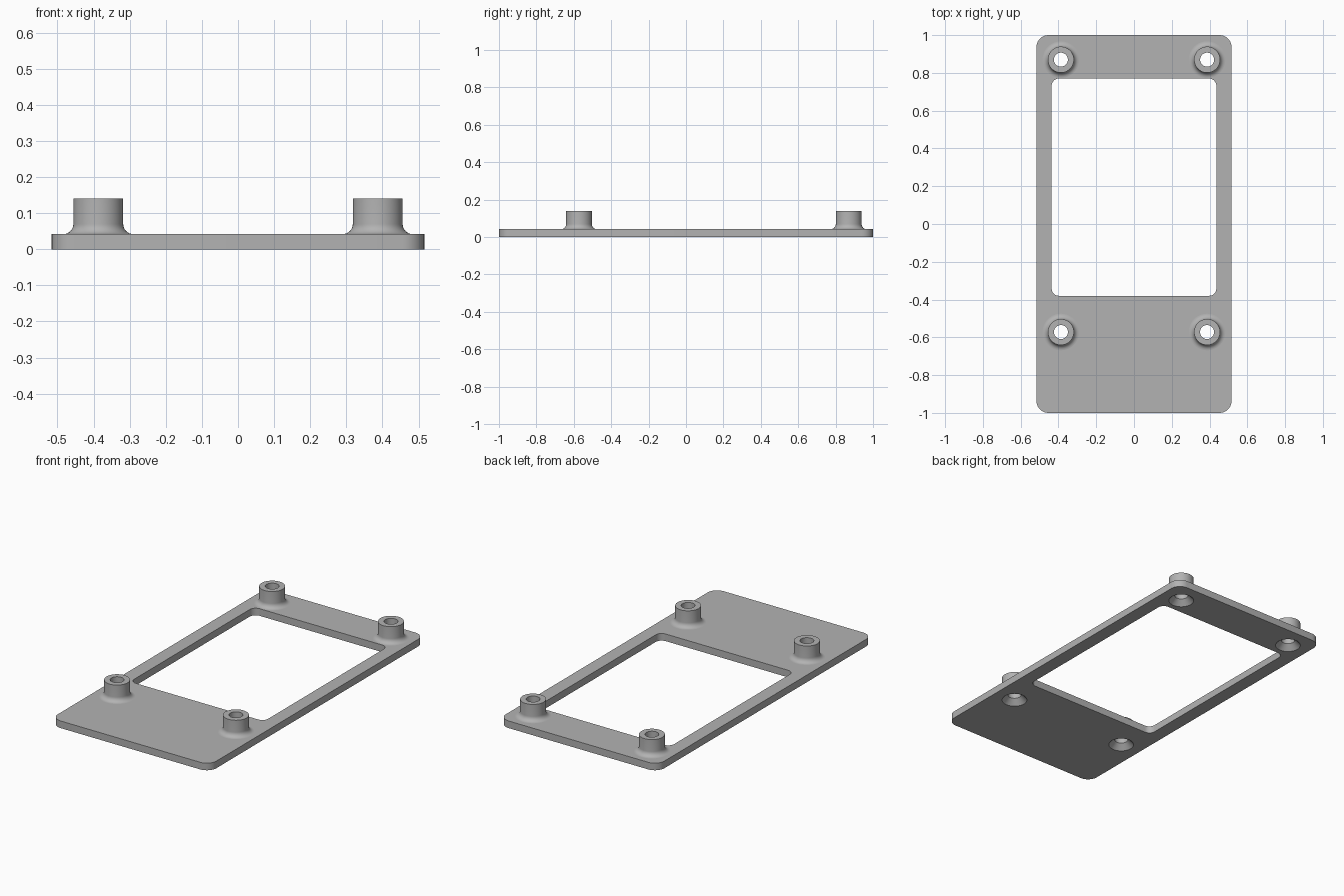
import bpy, bmesh
from math import cos, sin, pi, radians
from mathutils import Matrix, Vector

if "Cube" in bpy.data.objects:
    bpy.data.objects.remove(bpy.data.objects["Cube"], do_unlink=True)

THICK, TOP = 0.042, 0.14          # plate thickness, boss height
BOSS_R, BORE_R, FILLET = 0.069, 0.037, 0.028
BOSS_X, BOSS_Y = 0.387, {"back": 0.87, "front": -0.572}
SEGS = 48

grey = bpy.data.materials.new("grey plastic")
grey.use_nodes = True
colour = (0.45, 0.45, 0.45, 1)
grey.diffuse_color = colour
grey.node_tree.nodes["Principled BSDF"].inputs["Base Color"].default_value = colour


def add_object(name, mesh):
    mesh.materials.clear()
    mesh.materials.append(grey)
    obj = bpy.data.objects.new(name, mesh)
    bpy.context.collection.objects.link(obj)
    bpy.ops.object.select_all(action="DESELECT")
    obj.select_set(True)
    bpy.context.view_layer.objects.active = obj
    bpy.ops.object.shade_smooth_by_angle(angle=radians(30))
    return obj


def rounded_rect(x, y0, y1, r, steps=8):
    corners = [(x - r, y1 - r), (r - x, y1 - r), (r - x, y0 + r), (x - r, y0 + r)]
    return [(cx + r * cos(a), cy + r * sin(a))
            for k, (cx, cy) in enumerate(corners)
            for a in [(k + i / steps) * pi / 2 for i in range(steps + 1)]]


def circle(cx, cy, r):
    return [(cx + r * cos(2 * pi * i / SEGS), cy + r * sin(2 * pi * i / SEGS))
            for i in range(SEGS)]


# Plate: filled outline with the window and boss holes left open
outlines = [rounded_rect(0.516, -1, 1, 0.062), rounded_rect(0.436, -0.38, 0.77, 0.038)]
outlines += [circle(s * BOSS_X, y, BOSS_R) for s in (-1, 1) for y in BOSS_Y.values()]
curve = bpy.data.curves.new("plate_outline", "CURVE")
curve.dimensions, curve.fill_mode, curve.extrude = "2D", "BOTH", THICK / 2
for points in outlines:
    spline = curve.splines.new("POLY")
    spline.points.add(len(points) - 1)
    for p, (x, y) in zip(spline.points, points):
        p.co = (x, y, 0, 1)
    spline.use_cyclic_u = True
helper = bpy.data.objects.new("plate_outline", curve)
bpy.context.collection.objects.link(helper)
bpy.context.view_layer.update()
graph = bpy.context.evaluated_depsgraph_get()
plate_mesh = bpy.data.meshes.new_from_object(helper.evaluated_get(graph))
bpy.data.objects.remove(helper, do_unlink=True)
bm = bmesh.new()
bm.from_mesh(plate_mesh)
bmesh.ops.remove_doubles(bm, verts=bm.verts, dist=1e-5)
bmesh.ops.translate(bm, verts=bm.verts, vec=(0, 0, THICK / 2))
bmesh.ops.recalc_face_normals(bm, faces=bm.faces)
bm.to_mesh(plate_mesh)
bm.free()
add_object("base_plate", plate_mesh)

# Boss: lathed section with countersink, bore, rim and root fillet
profile = [(BOSS_R, 0), (BORE_R, BOSS_R - BORE_R), (BORE_R, TOP), (BOSS_R, TOP)]
for i in range(9):
    a = pi + i / 8 * pi / 2
    profile.append((BOSS_R + FILLET * (1 + cos(a)), THICK + FILLET * (1 + sin(a))))
bm = bmesh.new()
verts = [bm.verts.new((r, 0, z)) for r, z in profile]
edges = [bm.edges.new(pair) for pair in zip(verts, verts[1:])]
bmesh.ops.spin(bm, geom=verts + edges, cent=(0, 0, 0), axis=(0, 0, 1),
               angle=2 * pi, steps=SEGS, use_merge=True)
bmesh.ops.remove_doubles(bm, verts=bm.verts, dist=1e-5)
bm.normal_update()
# Make the rim face upward, and with it the whole shell outward
rim = max(bm.faces, key=lambda f: f.calc_center_median().z)
if rim.normal.z < 0:
    bmesh.ops.reverse_faces(bm, faces=bm.faces)
boss_mesh = bpy.data.meshes.new("boss")
bm.to_mesh(boss_mesh)
bm.free()
for side, s in (("left", 1), ("right", -1)):
    for end, y in BOSS_Y.items():
        boss = add_object(f"{end}_{side}_boss", boss_mesh.copy())
        boss.location = (s * BOSS_X, y, 0)
